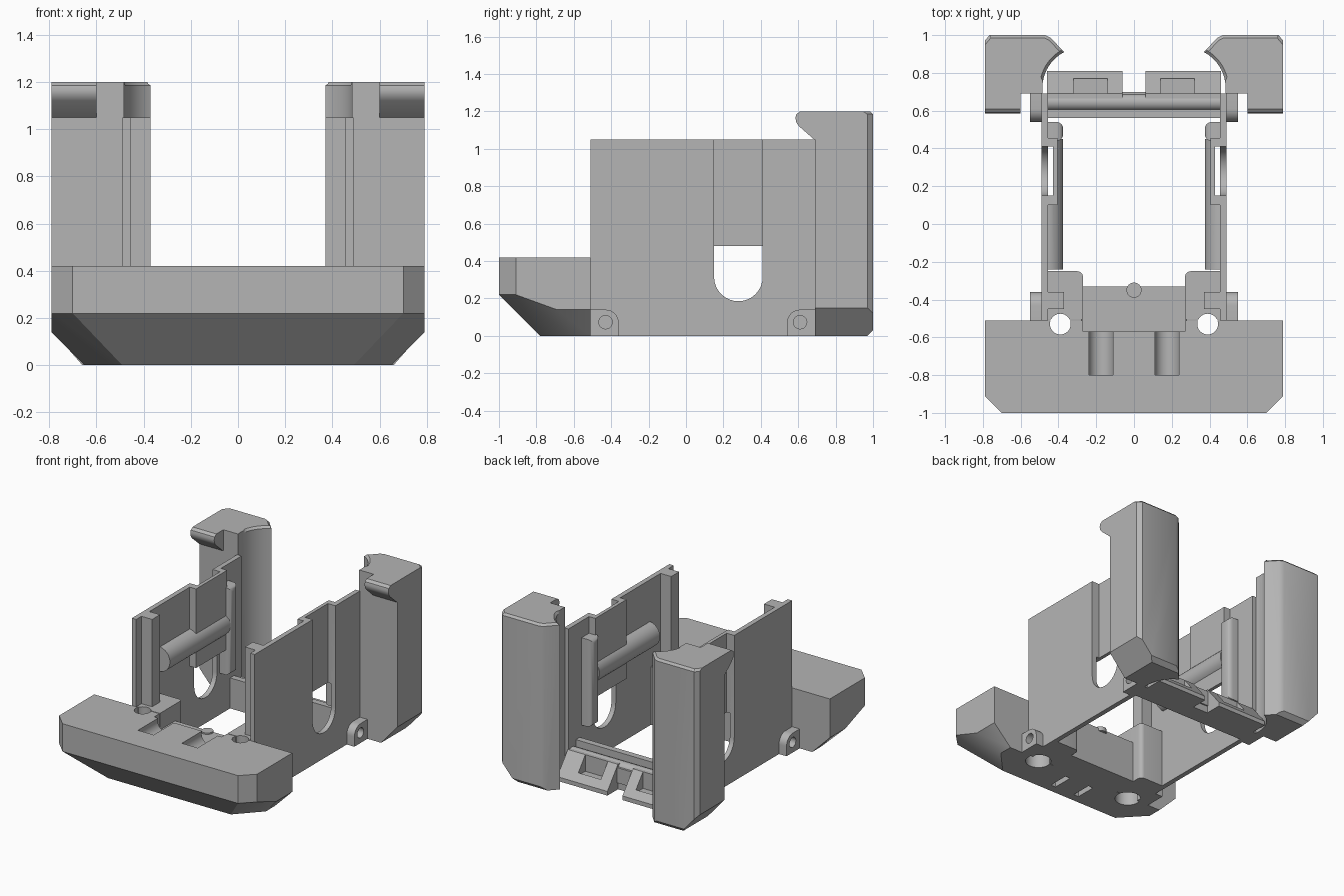
import bpy, bmesh
from math import sin, cos, radians

if "Cube" in bpy.data.objects:
    bpy.data.objects.remove(bpy.data.objects["Cube"])

grey = bpy.data.materials.new("light_grey")
grey.use_nodes = True
grey.diffuse_color = (0.46, 0.46, 0.46, 1)
for node in grey.node_tree.nodes:
    if node.type == 'BSDF_PRINCIPLED':
        node.inputs["Base Color"].default_value = grey.diffuse_color

parts, cutters = [], []


def finish(name, bm, cutter=False):
    bmesh.ops.recalc_face_normals(bm, faces=bm.faces[:])
    mesh = bpy.data.meshes.new(name)
    bm.to_mesh(mesh)
    bm.free()
    mesh.materials.append(grey)
    obj = bpy.data.objects.new(name, mesh)
    bpy.context.collection.objects.link(obj)
    obj.hide_render = cutter
    (cutters if cutter else parts).append(obj)
    return obj


def prism(name, pts, axis, lo, hi, cutter=False, bevel=0, bevel_test=None, segments=1):
    """Extrude a 2D outline along an axis, optionally bevelling chosen edges."""
    bm = bmesh.new()

    def place(p, t):
        return [(t, p[0], p[1]), (p[0], t, p[1]), (p[0], p[1], t)][axis]
    rings = [[bm.verts.new(place(p, t)) for p in pts] for t in (lo, hi)]
    n = len(pts)
    for ring in rings:
        bm.faces.new(ring)
    for i in range(n):
        j = (i + 1) % n
        bm.faces.new((rings[0][i], rings[0][j], rings[1][j], rings[1][i]))
    bmesh.ops.recalc_face_normals(bm, faces=bm.faces[:])
    if bevel:
        edges = [e for e in bm.edges if bevel_test is None or all(bevel_test(v.co) for v in e.verts)]
        bmesh.ops.bevel(bm, geom=edges, offset=bevel, segments=segments, profile=0.5, affect='EDGES')
    return finish(name, bm, cutter)


def box(name, x0, x1, y0, y1, z0, z1, **kw):
    return prism(name, [(x0, y0), (x1, y0), (x1, y1), (x0, y1)], 2, z0, z1, **kw)


def arc(cx, cy, r, a0, a1, n=16):
    step = (a1 - a0) / n
    return [(cx + r * cos(radians(a0 + step * i)), cy + r * sin(radians(a0 + step * i)))
            for i in range(n + 1)]


def disc(cx, cy, r, n=32):
    return arc(cx, cy, r, 0, 360, n)[:-1]


def hull(name, pts, cutter=False):
    bm = bmesh.new()
    for p in pts:
        bm.verts.new(p)
    bmesh.ops.convex_hull(bm, input=bm.verts[:])
    bmesh.ops.dissolve_limit(bm, angle_limit=radians(0.5), verts=bm.verts[:], edges=bm.edges[:])
    return finish(name, bm, cutter)


def cut(obj, *tools):
    for tool in tools:
        mod = obj.modifiers.new("cut", 'BOOLEAN')
        mod.operation, mod.solver, mod.object = 'DIFFERENCE', 'EXACT', tool
    mesh = bpy.data.meshes.new_from_object(obj.evaluated_get(bpy.context.evaluated_depsgraph_get()))
    obj.modifiers.clear()
    obj.data = mesh


def mirror(*objs):
    for obj in objs:
        mod = obj.modifiers.new("mirror", 'MIRROR')
        mod.use_mirror_merge = False


# Front bumper with chamfered underside
corner = [(.79, -.51, .42), (.79, -.91, .42), (.70, -1, .42), (.79, -.91, .22), (.70, -1, .22),
          (.79, -.51, .14), (.79, -.69, .14), (.65, -.51, 0), (.65, -.61, 0), (.49, -.78, 0)]
bumper = hull("front_bumper", [(s * x, y, z) for s in (1, -1) for x, y, z in corner])
tools = [box("recess_cutter", -.27, .27, -.57, -.4, .3, .6, cutter=True)]
for s in (1, -1):
    tools += [
        prism("bolt_cutter", disc(s * .39, -.53, .055), 2, -.1, .6, True),
        prism("bolt_head_cutter", disc(s * .39, -.53, .085), 2, -.1, .1, True),
        prism("socket_cutter", disc(s * .175, .4, .066), 1, -.8, -.5, True),
        box("slot_cutter", s * .1 - .02, s * .1 + .02, -.72, -.56, -.1, .05, cutter=True)]
cut(bumper, *tools)

# Front cross block and side arms behind the bumper
box("front_cross_block", -.28, .28, -.57, -.33, 0, .3)
prism("cross_block_bump", disc(0, -.35, .04), 2, .28, .31)
arm = box("front_arm", .27, .46, -.505, -.25, 0, .42, bevel=.03, segments=4,
          bevel_test=lambda c: c.x < .3 and c.y > -.3)
cut(arm, tools[1], tools[2])
mirror(arm)

# Side panel with round-bottomed slot
panel = box("side_panel", .455, .49, -.51, .69, 0, 1.05)
slot = prism("panel_slot_cutter", arc(.28, .315, .13, 180, 360) + [(.41, 1.2), (.15, 1.2)],
             0, .43, .6, True)
rod = prism("side_rail", arc(.465, .66, .09, 90, 270), 1, -.24, .45)
cut(panel, slot)
cut(rod, slot)
inset = prism("slot_backing", [(.46, .1), (.405, .1), (.405, .455), (.46, .455),
                               (.46, .41), (.43, .41), (.43, .15), (.46, .15)], 2, .48, 1.05)

# Upright guides on the inner face of the panel
post = box("front_post", .37, .46, -.45, -.36, .3, 1.05)
guide = box("rear_guide", .375, .46, .44, .54, .3, .93, bevel=.035, segments=4,
            bevel_test=lambda c: c.x < .4)
mirror(panel, rod, inset, post, guide)

# Screw ears
for label, y0, y1, yc, round_front in (("front", -.51, -.36, -.43, False), ("rear", .54, .69, .61, True)):
    if round_front:
        outline = [(y1, 0), (y1, .14)] + arc(y0 + .07, .07, .07, 90, 180, 8) + [(y0, 0)]
    else:
        outline = [(y0, 0), (y1, 0)] + arc(y1 - .07, .07, .07, 0, 90, 8) + [(y0, .14)]
    ear = prism(label + "_screw_ear", outline, 0, .485, .55)
    cut(ear, prism("screw_cutter", disc(yc, .073, .036, 20), 0, .5, .7, True))
    mirror(ear)

# Rear pillar with concave inner side and curved window
outline = [(.79, .69), (.79, .97), (.765, 1), (.47, 1), (.44, .985), (.37, .91)]
outline += arc(.27, .72, .215, 60, -8, 12)
pillar = prism("rear_pillar", outline, 2, 0, 1.2, bevel=.015,
               bevel_test=lambda c: c.z > 1.19 and c.y > .75)
window = prism("window_cutter", disc(.47, .68, .285, 48), 2, .16, .99, True, bevel=.1,
               bevel_test=lambda c: c.z > .98 or c.z < .17, segments=6)
cut(window, prism("window_liner", disc(.27, .72, .25, 48), 2, 0, 1.2, True))
chamfer = prism("foot_cutter", [(.65, -.01), (.79, .15), (.9, .15), (.9, -.1), (.65, -.1)],
                1, .5, 1.2, True)
back_chamfer = prism("heel_cutter", [(.97, 0), (1.0, .03), (1.1, .03), (1.1, -.1), (.97, -.1)],
                     0, .2, 1, True)
cut(pillar, window, chamfer, back_chamfer)

# Hook at the top of the pillar
hook = prism("pillar_hook", [(.70, 1.05), (.685, 1.05), (.605, 1.12), (.59, 1.14), (.585, 1.165),
                             (.59, 1.185), (.61, 1.2), (.70, 1.2)], 0, .6, .79)
mirror(pillar, hook)

# Rear cross bar with hinge block
prism("rear_cross_bar", [(.6, 0), (.69, 0), (.69, .14)] + arc(.645, .14, .045, 0, 180, 10),
      0, -.465, .465)
box("rear_ledge", -.465, .465, .56, .605, 0, .22)
box("hinge_block", -.08, .08, .6, .7, .05, .16)

# Sloped latch tiles
tile = prism("latch_tile", [(.66, 0), (.81, 0), (.81, .03), (.69, .18), (.66, .18)], 0, .06, .46)
cut(tile, box("tile_cutter", .14, .32, .69, .77, .06, .3, cutter=True))
mirror(tile)

for tool in cutters:
    bpy.data.objects.remove(tool)

# Smooth the round surfaces, keep corners sharp
bpy.ops.object.select_all(action='DESELECT')
for part in parts:
    part.select_set(True)
bpy.context.view_layer.objects.active = parts[0]
bpy.ops.object.shade_smooth_by_angle(angle=radians(30))
